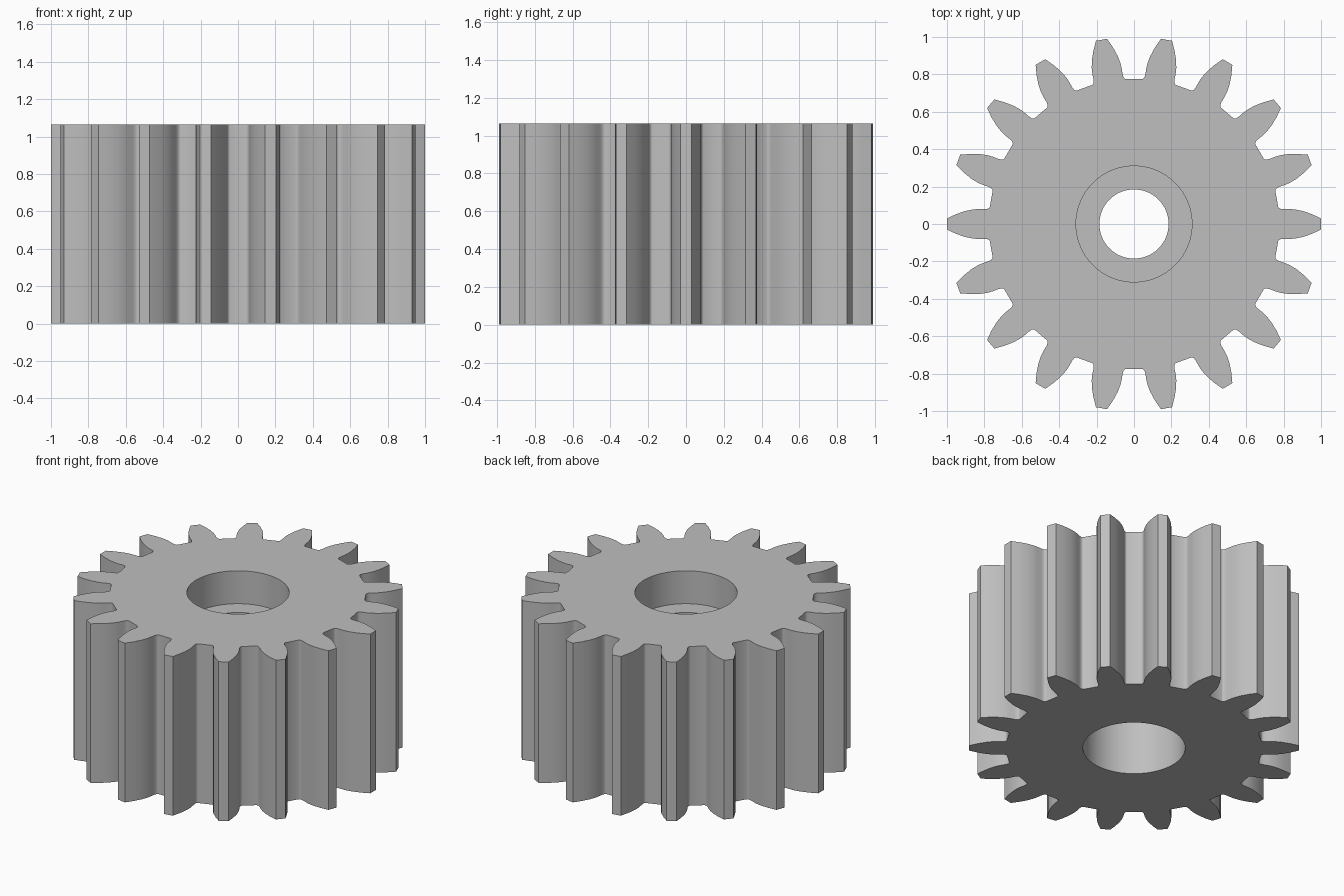
import bpy
import bmesh
from math import cos, sin, pi, radians

TEETH = 18
HEIGHT = 1.065
BORE, SEAT = 0.185, 0.31        # small hole and bearing pocket radii
SHELF_LOW, SHELF_TOP = 0.62, 0.845

if "Cube" in bpy.data.objects:
    bpy.data.objects.remove(bpy.data.objects["Cube"])

steel = bpy.data.materials.new("plain grey")
steel.use_nodes = True
grey = (0.52, 0.52, 0.52, 1)
steel.diffuse_color = grey
steel.node_tree.nodes["Principled BSDF"].inputs["Base Color"].default_value = grey


def circle(radius, sides=72):
    return [(radius * cos(2 * pi * i / sides), radius * sin(2 * pi * i / sides))
            for i in range(sides)]


def stack(name, layers):
    """Solid skinned through (outline, z) layers with flat end caps."""
    bm = bmesh.new()
    rings = [[bm.verts.new((x, y, z)) for x, y in outline] for outline, z in layers]
    for low, high in zip(rings, rings[1:]):
        n = len(low)
        for i in range(n):
            j = (i + 1) % n
            bm.faces.new((low[i], low[j], high[j], high[i]))
    bm.faces.new(rings[0][::-1])
    bm.faces.new(rings[-1])
    bmesh.ops.recalc_face_normals(bm, faces=bm.faces)
    mesh = bpy.data.meshes.new(name)
    bm.to_mesh(mesh)
    bm.free()
    mesh.materials.append(steel)
    obj = bpy.data.objects.new(name, mesh)
    bpy.context.collection.objects.link(obj)
    return obj


# One tooth flank: distance from the axis, half width
flank = [(0.771, 0.091), (0.774, 0.086), (0.783, 0.081), (0.80, 0.079),
         (0.83, 0.080), (0.86, 0.078), (0.90, 0.070), (0.95, 0.053), (1.0, 0.030)]
tooth = [(r, -h) for r, h in flank] + [(r, h) for r, h in reversed(flank)]
outline = []
for k in range(TEETH):
    c, s = cos(2 * pi * k / TEETH), sin(2 * pi * k / TEETH)
    outline += [(r * c - h * s, r * s + h * c) for r, h in tooth]

# Toothed body
gear = stack("spur_gear", [(outline, 0), (outline, HEIGHT)])

# Stepped bore: a pocket at each end with a narrow shelf between
cutter = stack("bore_cutter", [
    (circle(SEAT), -0.1), (circle(SEAT), SHELF_LOW),
    (circle(BORE), SHELF_LOW), (circle(BORE), SHELF_TOP),
    (circle(SEAT), SHELF_TOP), (circle(SEAT), HEIGHT + 0.1)])
cutter.hide_render = True

cut = gear.modifiers.new("bore", 'BOOLEAN')
cut.operation = 'DIFFERENCE'
cut.solver = 'EXACT'
cut.object = cutter

bpy.ops.object.select_all(action='DESELECT')
gear.select_set(True)
bpy.context.view_layer.objects.active = gear
bpy.ops.object.modifier_apply(modifier="bore")
bpy.data.objects.remove(cutter)
bpy.ops.object.shade_smooth_by_angle(angle=radians(30))
